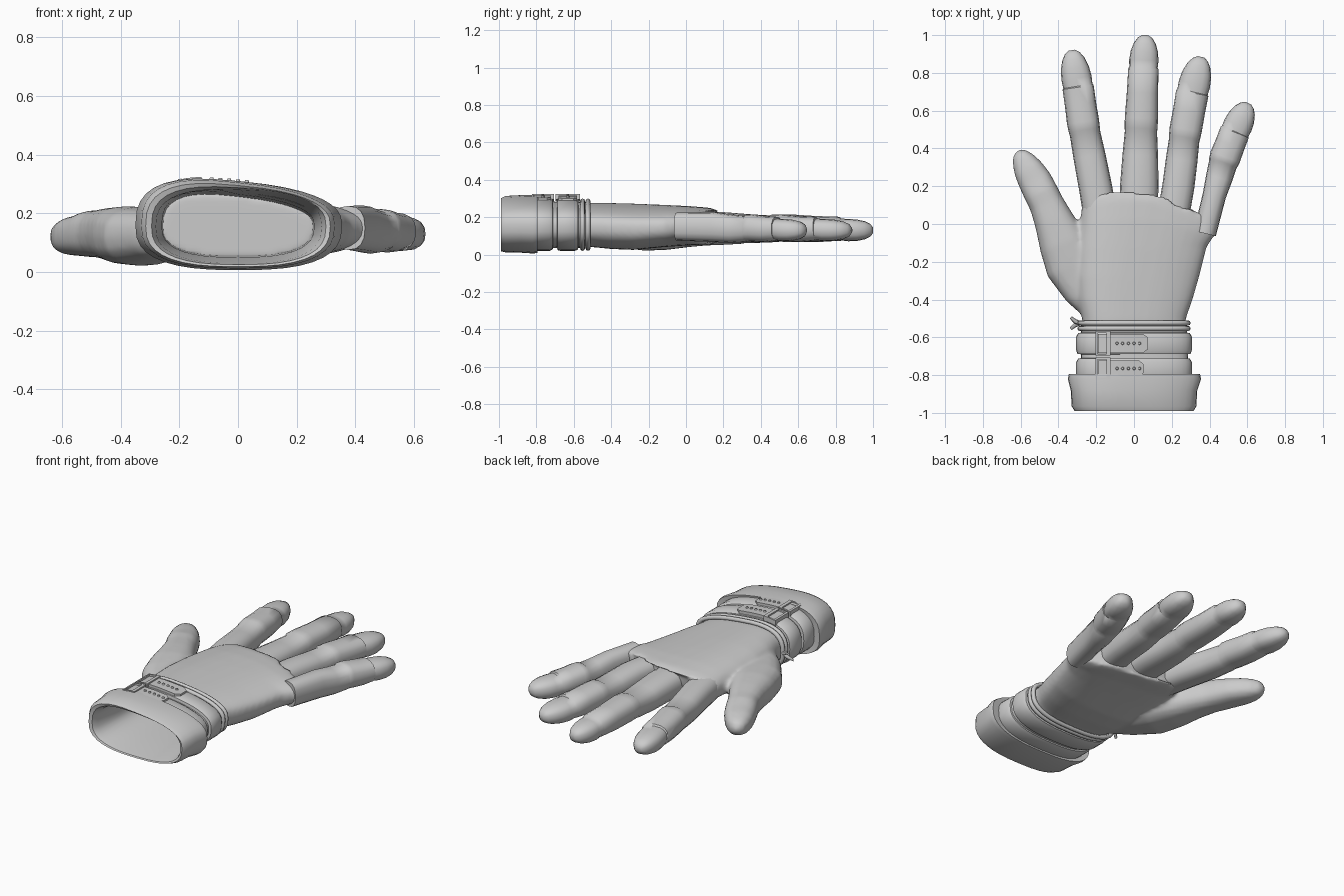
import bpy, bmesh, math
from mathutils import Vector

if "Cube" in bpy.data.objects:
    bpy.data.objects.remove(bpy.data.objects["Cube"])

grey = bpy.data.materials.new("grey leather")
grey.diffuse_color = (0.6, 0.6, 0.6, 1)
grey.use_nodes = True
grey.node_tree.nodes["Principled BSDF"].inputs["Base Color"].default_value = grey.diffuse_color


def spow(v, e):
    return math.copysign(abs(v) ** e, v)


def finish(name, bm, angle=40):
    bmesh.ops.recalc_face_normals(bm, faces=bm.faces)
    me = bpy.data.meshes.new(name)
    bm.to_mesh(me)
    bm.free()
    ob = bpy.data.objects.new(name, me)
    bpy.context.collection.objects.link(ob)
    me.materials.append(grey)
    smooth(ob, angle)
    return ob


def smooth(ob, angle):
    bpy.ops.object.select_all(action='DESELECT')
    bpy.context.view_layer.objects.active = ob
    ob.select_set(True)
    bpy.ops.object.shade_smooth_by_angle(angle=math.radians(angle))


def loft(name, rings, caps=True, closed=False, angle=40):
    bm = bmesh.new()
    vs = [[bm.verts.new(p) for p in r] for r in rings]
    n = len(vs[0])
    for a, b in zip(vs, vs[1:] + (vs[:1] if closed else [])):
        for i in range(n):
            j = (i + 1) % n
            bm.faces.new((a[i], a[j], b[j], b[i]))
    if caps and not closed:
        bm.faces.new(vs[0])
        bm.faces.new(vs[-1])
    return finish(name, bm, angle)


# Cross-section across the wrist; the top leans higher on the thumb side
def section(y, x0, x1, z0, z1, tilt=0.03, e=0.75, n=36, bow=None):
    pts = []
    for i in range(n):
        t = 2 * math.pi * i / n
        c, s = spow(math.cos(t), e), spow(math.sin(t), e)
        x = (x0 + x1) / 2 + (x1 - x0) / 2 * c
        z = (z0 + z1) / 2 + (z1 - z0) / 2 * s - tilt * c * max(s, 0)
        pts.append((x, y + (bow(x) if bow else 0), z))
    return pts


# Palm, with its finger-side edge bowed along the knuckles
def knuckle_line(x):
    return -0.62 * max(x - 0.08, 0) ** 1.25 - 1.2 * max(-x - 0.12, 0) ** 1.6


palm = loft("palm", [
    section(-0.60, -0.265, 0.265, 0.045, 0.265),
    section(-0.50, -0.275, 0.275, 0.04, 0.27),
    section(-0.40, -0.30, 0.31, 0.03, 0.268),
    section(-0.28, -0.31, 0.345, 0.025, 0.265),
    section(-0.12, -0.30, 0.385, 0.04, 0.26, 0.025),
    section(0.02, -0.285, 0.425, 0.05, 0.255, 0.02, bow=lambda x: 0.5 * knuckle_line(x)),
    section(0.12, -0.28, 0.44, 0.05, 0.248, 0.015, bow=knuckle_line),
    section(0.175, -0.275, 0.44, 0.055, 0.238, 0.01, bow=knuckle_line)])


# Digit: tapering oval rings along a path of (x, y, z, half width, half height)
def digit(name, stations, n=16):
    rings = []
    for i, (x, y, z, w, h) in enumerate(stations):
        a = Vector(stations[max(i - 1, 0)][:2])
        b = Vector(stations[min(i + 1, len(stations) - 1)][:2])
        d = (b - a).normalized()
        side = Vector((d.y, -d.x))
        ring = []
        for k in range(n):
            t = 2 * math.pi * k / n
            c, s = spow(math.cos(t), 0.8), spow(math.sin(t), 0.8)
            ring.append((x + side.x * w * c, y + side.y * w * c, z + h * s))
        rings.append(ring)
    return loft(name, rings, angle=50)


# Finger: root, middle sleeve and tip, with a small step at each joint
def finger(name, base, web, k1, k2, tip):
    def mix(a, b, f, z, ws, h):
        return (a[0] + (b[0] - a[0]) * f, a[1] + (b[1] - a[1]) * f, z,
                (a[2] + (b[2] - a[2]) * f) * ws, h)
    end = (tip[0], tip[1], k2[2])
    digit(name, [
        mix(base, web, 0, 0.15, 1, 0.075),
        mix(base, web, 1, 0.147, 1, 0.08),
        mix(web, k1, 0.5, 0.138, 1, 0.076),
        mix(web, k1, 0.88, 0.137, 0.97, 0.07),
        mix(web, k1, 0.93, 0.143, 1.0, 0.072),
        mix(k1, k2, 0.1, 0.142, 1.03, 0.073),
        mix(k1, k2, 0.55, 0.136, 1.0, 0.07),
        mix(k1, k2, 0.97, 0.138, 1.0, 0.064),
        mix(k1, k2, 1.0, 0.134, 0.94, 0.058),
        mix(k2, end, 0.22, 0.131, 0.97, 0.06),
        mix(k2, end, 0.5, 0.13, 0.9, 0.057),
        mix(k2, end, 0.75, 0.13, 0.72, 0.048),
        mix(k2, end, 0.92, 0.13, 0.47, 0.034),
        mix(k2, end, 1.0, 0.13, 0.2, 0.014)])


finger("index_finger", (-0.17, 0.0, 0.09), (-0.205, 0.2, 0.088),
       (-0.267, 0.52, 0.083), (-0.297, 0.73, 0.083), (-0.33, 0.92))
finger("middle_finger", (0.02, 0.0, 0.10), (0.028, 0.2, 0.102),
       (0.038, 0.53, 0.086), (0.05, 0.83, 0.08), (0.06, 1.0))
finger("ring_finger", (0.20, 0.0, 0.085), (0.235, 0.2, 0.085),
       (0.27, 0.48, 0.083), (0.31, 0.70, 0.087), (0.355, 0.885))
finger("little_finger", (0.375, -0.05, 0.06), (0.425, 0.15, 0.062),
       (0.477, 0.34, 0.08), (0.535, 0.49, 0.08), (0.605, 0.64))

# Thumb, blended into the palm as one skin
thumb = digit("thumb", [
    (-0.20, -0.46, 0.13, 0.07, 0.07), (-0.26, -0.36, 0.125, 0.11, 0.085),
    (-0.325, -0.22, 0.12, 0.145, 0.10), (-0.375, -0.10, 0.125, 0.13, 0.10),
    (-0.425, 0.02, 0.13, 0.105, 0.09), (-0.465, 0.11, 0.13, 0.092, 0.082),
    (-0.495, 0.17, 0.13, 0.092, 0.08), (-0.525, 0.23, 0.125, 0.09, 0.072),
    (-0.56, 0.29, 0.122, 0.08, 0.066), (-0.585, 0.335, 0.12, 0.064, 0.056),
    (-0.605, 0.37, 0.12, 0.042, 0.042), (-0.615, 0.388, 0.12, 0.015, 0.015)])
bpy.ops.object.select_all(action='DESELECT')
thumb.select_set(True)
palm.select_set(True)
bpy.context.view_layer.objects.active = palm
bpy.ops.object.join()
palm.name = "palm_and_thumb"
mod = palm.modifiers.new("skin", 'REMESH')
mod.mode, mod.voxel_size, mod.use_smooth_shade = 'VOXEL', 0.013, True
mod = palm.modifiers.new("soften", 'SMOOTH')
mod.factor, mod.iterations = 0.5, 6

# Hollow cuff: inner wall, rolled rim, flared fold, then the wrist sleeve
loft("cuff", [
    section(-0.56, -0.255, 0.255, 0.055, 0.255),
    section(-0.75, -0.26, 0.26, 0.05, 0.265),
    section(-0.95, -0.28, 0.285, 0.03, 0.28, 0.01),
    section(-0.985, -0.295, 0.30, 0.025, 0.287, 0.02),
    section(-0.99, -0.315, 0.315, 0.018, 0.295, 0.03),
    section(-0.965, -0.33, 0.33, 0.012, 0.305, 0.035),
    section(-0.88, -0.335, 0.335, 0.01, 0.31, 0.035),
    section(-0.82, -0.35, 0.355, 0.006, 0.31, 0.035),
    section(-0.795, -0.345, 0.35, 0.008, 0.308, 0.035),
    section(-0.80, -0.30, 0.30, 0.03, 0.285),
    section(-0.70, -0.28, 0.285, 0.035, 0.275),
    section(-0.51, -0.28, 0.28, 0.037, 0.272)], caps=False)

# Two wrist straps with rounded edges
for name, y0, y1 in (("lower_strap", -0.83, -0.71), ("upper_strap", -0.69, -0.575)):
    loft(name, [section(y, -0.28 - o, 0.28 + o, 0.04 - o * 0.8, 0.272 + o) for y, o in
                ((y0, 0), (y0 + 0.003, 0.02), (y0 + 0.02, 0.026), (y1 - 0.02, 0.026),
                 (y1 - 0.003, 0.016), (y1, 0))], closed=True)

# Two thin cords round the wrist
for name, y in (("lower_cord", -0.553), ("upper_cord", -0.524)):
    rings = []
    for k in range(8):
        t = math.pi * k / 4
        o = 0.012 + 0.013 * math.sin(t)
        rings.append(section(y + 0.013 * math.cos(t), -0.275 - o, 0.275 + o, 0.045 - o, 0.268 + o))
    loft(name, rings, closed=True, angle=60)


# Height of the strap's upper face, used to seat the fittings
def strap_top(x):
    c = max(-1, min(1, x / 0.306))
    s = max(0, 1 - abs(c) ** (2 / 0.75)) ** (0.75 / 2)
    return 0.158 + 0.139 * s - 0.03 * c * s


def curved_plate(name, x0, x1, y0, y1, rise, point=0.0, steps=10):
    rings = []
    for i in range(steps + 1):
        x = x0 + (x1 - x0) * i / steps
        p = point if i == steps else 0
        z = strap_top(x)
        rings.append([(x, y0 + p, z - 0.01), (x, y1 - p, z - 0.01),
                      (x, y1 - p, z + rise), (x, y0 + p, z + rise)])
    return loft(name, rings, angle=30)


# Strap tongues, keeper loops, buckle frames and punched rivets
for part, yc, hw, xe in (("lower", -0.765, 0.043, 0.05), ("upper", -0.632, 0.05, 0.075)):
    curved_plate(part + "_tongue", -0.19, xe, yc - hw, yc + hw, 0.012, 0.02)
    curved_plate(part + "_keeper", -0.145, -0.125, yc - hw - 0.008, yc + hw + 0.008, 0.02, steps=2)
    curved_plate(part + "_buckle_bar", -0.205, -0.193, yc - hw - 0.014, yc + hw + 0.014, 0.022, steps=2)
    for k, s in enumerate((-1, 1)):
        ye = yc + s * (hw + 0.01)
        curved_plate(f"{part}_buckle_side_{k}", -0.2, -0.125, ye - 0.005, ye + 0.005, 0.02, steps=4)
    bm = bmesh.new()
    for k in range(5):
        x = -0.09 + 0.03 * k
        made = bmesh.ops.create_cone(bm, cap_ends=True, segments=10, radius1=0.009,
                                     radius2=0.006, depth=0.01)
        bmesh.ops.translate(bm, verts=made["verts"], vec=(x, yc, strap_top(x) + 0.014))
    finish(part + "_rivets", bm)

# Knot with two loose cord ends on the thumb side
for k, (dy, dz) in enumerate(((0.03, 0.01), (-0.03, -0.02))):
    digit(f"cord_end_{k}", [(-0.285, -0.525, 0.155, 0.012, 0.012),
                            (-0.31, -0.525 + dy * 0.3, 0.155 + dz, 0.012, 0.012),
                            (-0.335, -0.525 + dy, 0.155 + 2 * dz, 0.008, 0.008)], n=8)
